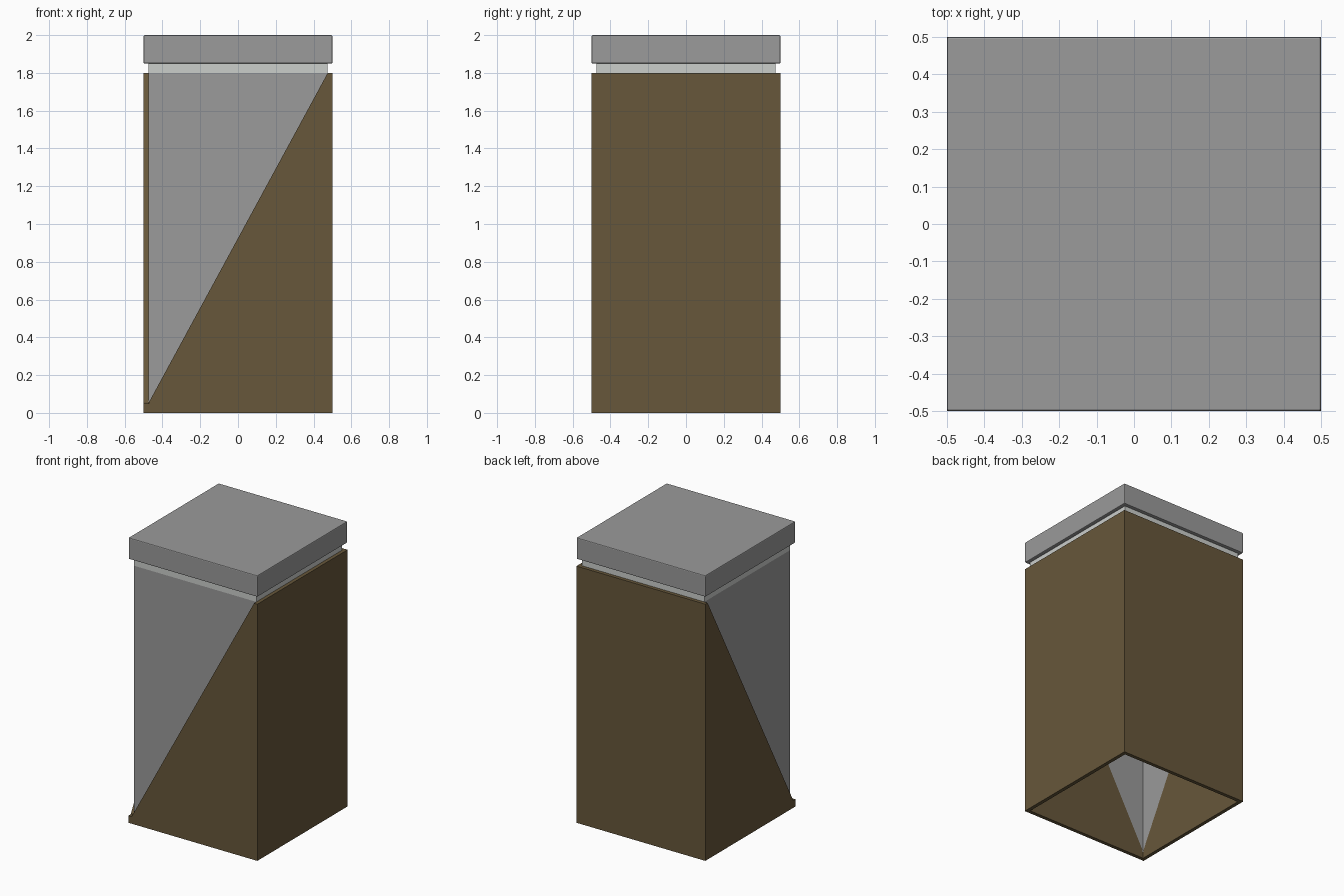
import bpy
import bmesh

if "Cube" in bpy.data.objects:
    bpy.data.objects.remove(bpy.data.objects["Cube"], do_unlink=True)

OUT, INN = 0.5, 0.475      # outer and inner half widths
TOP, LIP = 1.8, 0.05       # sleeve height and height of the low corner


def material(name, rgb):
    mat = bpy.data.materials.new(name)
    mat.use_nodes = True
    mat.diffuse_color = (*rgb, 1)
    mat.node_tree.nodes["Principled BSDF"].inputs["Base Color"].default_value = (*rgb, 1)
    return mat


brown = material("brown", (0.135, 0.095, 0.043))
grey = material("grey", (0.325, 0.325, 0.325))
pale_grey = material("pale grey", (0.6, 0.62, 0.6))


def prism(name, profile, direction, mat):
    """Extrude a closed profile along a direction; a zero direction leaves a flat panel."""
    bm = bmesh.new()
    face = bm.faces.new([bm.verts.new(p) for p in profile])
    if any(direction):
        new = bmesh.ops.extrude_face_region(bm, geom=[face])["geom"]
        moved = [v for v in new if isinstance(v, bmesh.types.BMVert)]
        bmesh.ops.translate(bm, verts=moved, vec=direction)
        bmesh.ops.recalc_face_normals(bm, faces=bm.faces)
    mesh = bpy.data.meshes.new(name)
    bm.to_mesh(mesh)
    bm.free()
    obj = bpy.data.objects.new(name, mesh)
    bpy.context.collection.objects.link(obj)
    mesh.materials.append(mat)
    return obj


def block(name, half, z0, z1, mat):
    square = [(-half, -half, z0), (half, -half, z0), (half, half, z0), (-half, half, z0)]
    return prism(name, square, (0, 0, z1 - z0), mat)


def cut(obj, cutter):
    cutter.hide_render = True
    mod = obj.modifiers.new("cut", 'BOOLEAN')
    mod.operation = 'DIFFERENCE'
    mod.solver = 'EXACT'
    mod.object = cutter
    bpy.context.view_layer.objects.active = obj
    bpy.ops.object.modifier_apply(modifier=mod.name)
    bpy.data.objects.remove(cutter, do_unlink=True)


# Square sleeve, open at both ends
sleeve = block("sleeve", OUT, 0, TOP, brown)
cut(sleeve, block("sleeve_hollow", INN, -1, 3, brown))

# Sloped cut through the front wall and the wall beside it
slope = [(-INN, LIP), (INN, TOP), (INN, 3), (-1, 3), (-1, LIP)]
depth = 1 - INN + 0.004
cut(sleeve, prism("front_cutter", [(a, -1, z) for a, z in slope], (0, depth, 0), brown))
cut(sleeve, prism("side_cutter", [(-1, a, z) for a, z in slope], (depth, 0, 0), brown))

# Grey panels filling the two sloped openings
panel = [(-INN, LIP), (INN, TOP), (-INN, TOP)]
prism("front_panel", [(a, -INN, z) for a, z in panel], (0, 0, 0), grey)
prism("side_panel", [(-INN, a, z) for a, z in reversed(panel)], (0, 0, 0), grey)

# Pale neck between sleeve and lid
block("neck", INN, TOP, 1.85, pale_grey)

# Lid with softened edges
lid = block("lid", OUT, 1.85, 2, grey)
bevel = lid.modifiers.new("soft_edges", 'BEVEL')
bevel.width = 0.006
bevel.segments = 2
